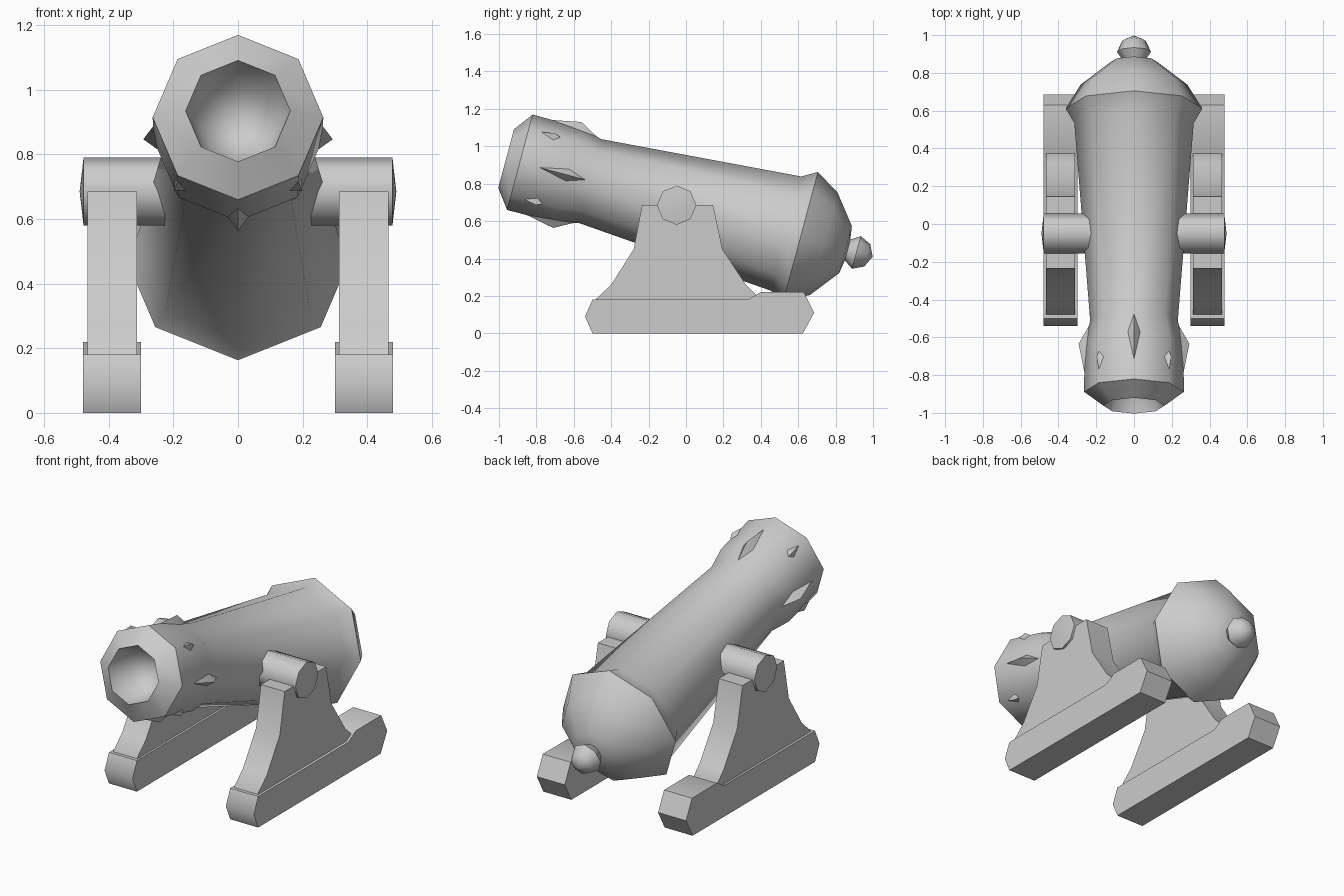
import bpy, bmesh, math
from mathutils import Matrix, Vector

cube = bpy.data.objects.get("Cube")
if cube:
    bpy.data.objects.remove(cube, do_unlink=True)

grey = bpy.data.materials.new("light_grey")
grey.use_nodes = True
COLOUR = (0.6, 0.6, 0.6, 1)
grey.diffuse_color = COLOUR
grey.node_tree.nodes["Principled BSDF"].inputs["Base Color"].default_value = COLOUR

SIDES = 8
PIVOT = Vector((0, -0.05, 0.69))
# Local z runs along the barrel from muzzle to breech, local y is its upper side
TILT = Matrix.Translation(PIVOT) @ Matrix.Rotation(math.radians(-105), 4, 'X')


def finish(name, bm, matrix=Matrix()):
    bmesh.ops.remove_doubles(bm, verts=bm.verts, dist=0.0005)
    bmesh.ops.recalc_face_normals(bm, faces=bm.faces)
    bm.transform(matrix)
    mesh = bpy.data.meshes.new(name)
    bm.to_mesh(mesh)
    bm.free()
    mesh.materials.append(grey)
    obj = bpy.data.objects.new(name, mesh)
    bpy.context.collection.objects.link(obj)
    bpy.ops.object.select_all(action='DESELECT')
    obj.select_set(True)
    bpy.context.view_layer.objects.active = obj
    bpy.ops.object.shade_smooth_by_angle(angle=math.radians(50))
    return obj


def lathe(name, profile, matrix):
    """Spin (distance, radius) pairs around local z, with a corner on local y."""
    bm = bmesh.new()
    verts = [bm.verts.new((0, r, t)) for t, r in profile]
    edges = [bm.edges.new(pair) for pair in zip(verts, verts[1:])]
    bmesh.ops.spin(bm, geom=verts + edges, cent=(0, 0, 0), axis=(0, 0, 1),
                   angle=math.tau, steps=SIDES, use_merge=True)
    return finish(name, bm, matrix)


def slab(name, outline, x0, x1):
    """Extrude a (y, z) outline along x."""
    bm = bmesh.new()
    face = bm.faces.new([bm.verts.new((x0, y, z)) for y, z in outline])
    new = bmesh.ops.extrude_face_region(bm, geom=[face])["geom"]
    bmesh.ops.translate(bm, vec=(x1 - x0, 0, 0),
                        verts=[v for v in new if isinstance(v, bmesh.types.BMVert)])
    return finish(name, bm)


# Barrel with hollow bore, muzzle band, flared breech ring and rounded breech
lathe("barrel", [(-0.72, 0), (-0.78, 0.12), (-0.944, 0.162), (-0.868, 0.264),
                 (-0.605, 0.262), (-0.478, 0.232), (0.605, 0.316), (0.685, 0.362),
                 (0.815, 0.283), (0.935, 0.13), (0.955, 0)], TILT)

# Knob behind the breech
lathe("breech_knob", [(0.93, 0), (0.935, 0.05), (0.995, 0.09),
                      (1.055, 0.062), (1.085, 0)], TILT)

# Pointed studs on the corners of the muzzle band, in two staggered rows
bm = bmesh.new()
for i in range(SIDES):
    front, peak, back, height = ((-0.80, -0.605, -0.49, 0.293) if i % 2 == 0
                                 else (-0.83, -0.727, -0.63, 0.28))
    turn = Matrix.Rotation(i * math.tau / SIDES, 4, 'Z')
    points = [(0, 0.255, front), (0.05, 0.225, peak), (0, 0.23, back), (-0.05, 0.225, peak)]
    ring = [bm.verts.new(turn @ Vector(p)) for p in points]
    tip = bm.verts.new(turn @ Vector((0, height, peak)))
    bm.faces.new(ring)
    for a, b in zip(ring, ring[1:] + ring[:1]):
        bm.faces.new((a, b, tip))
finish("muzzle_studs", bm, TILT)

BASE = [(-0.5, 0), (-0.54, 0.09), (-0.5, 0.18), (0.33, 0.18),
        (0.4, 0.22), (0.63, 0.22), (0.685, 0.11), (0.625, 0)]
CHEEK = [(-0.48, 0.17), (-0.48, 0.185), (-0.4, 0.26), (-0.28, 0.45), (-0.235, 0.685),
         (0.145, 0.685), (0.195, 0.45), (0.32, 0.26), (0.375, 0.205), (0.375, 0.17)]

# Carriage sides and trunnions
for side, s in (("left", 1), ("right", -1)):
    slab(side + "_base", BASE, s * 0.3, s * 0.48)
    slab(side + "_cheek", CHEEK, s * 0.312, s * 0.465)
    lathe(side + "_trunnion", [(0.15, 0), (0.15, 0.105), (0.478, 0.105), (0.49, 0)],
          Matrix.Translation((0, PIVOT.y, 0.685)) @ Matrix.Rotation(s * math.pi / 2, 4, 'Y'))
